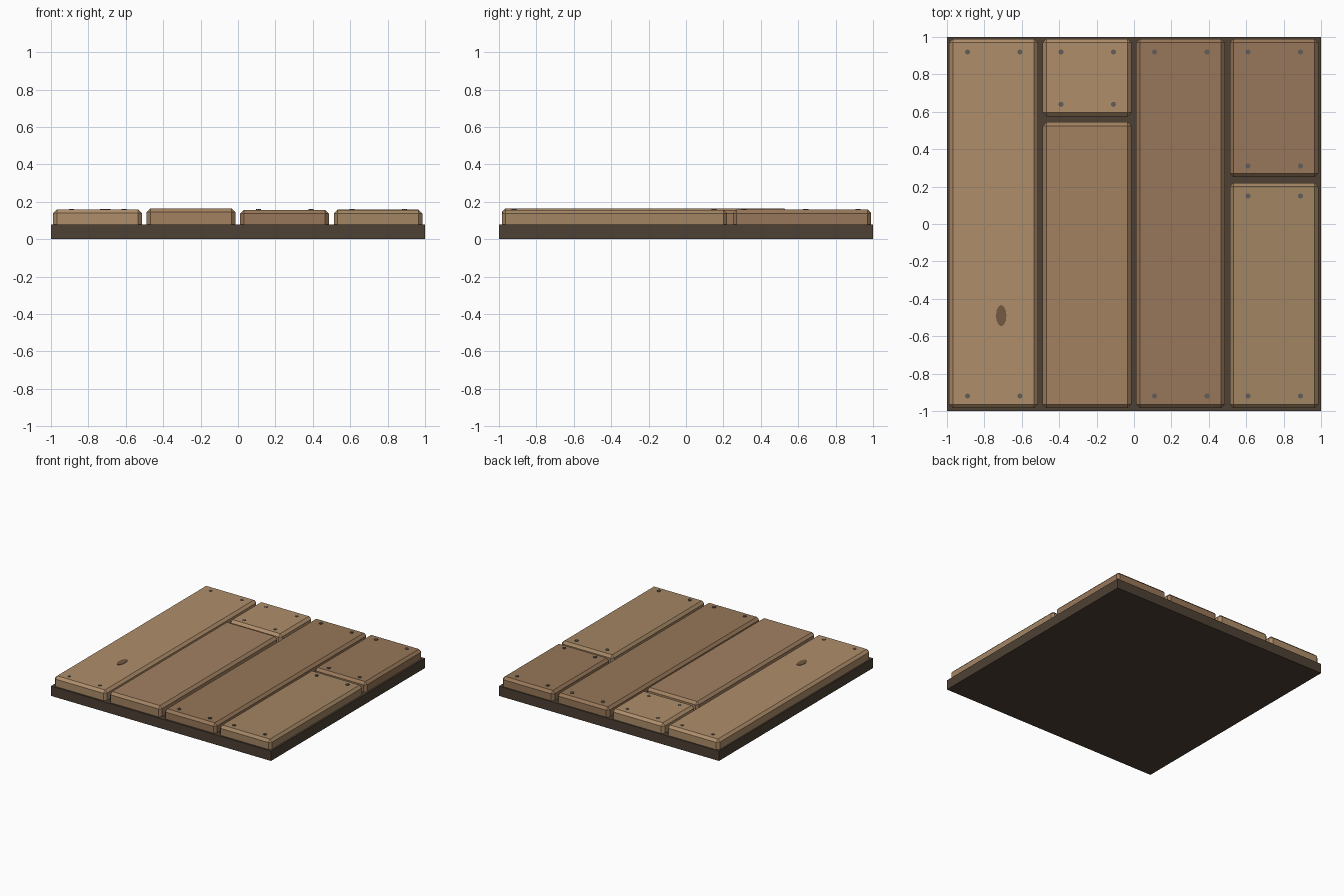
import bpy, bmesh
from mathutils import Matrix

if "Cube" in bpy.data.objects:
    bpy.data.objects.remove(bpy.data.objects["Cube"])


def material(name, rgb):
    m = bpy.data.materials.new(name)
    m.diffuse_color = (*rgb, 1)
    m.use_nodes = True
    m.node_tree.nodes["Principled BSDF"].inputs["Base Color"].default_value = m.diffuse_color
    return m


def finish(name, bm, mat):
    me = bpy.data.meshes.new(name)
    bm.to_mesh(me)
    bm.free()
    me.materials.append(mat)
    ob = bpy.data.objects.new(name, me)
    bpy.context.collection.objects.link(ob)
    return ob


def box(name, x0, x1, y0, y1, z0, z1, mat, bevel=0):
    bm = bmesh.new()
    bmesh.ops.create_cube(bm, size=1)
    for v in bm.verts:
        v.co = (x1 if v.co.x > 0 else x0, y1 if v.co.y > 0 else y0,
                z1 if v.co.z > 0 else z0)
    if bevel:
        # chamfer everything except the hidden bottom edges
        edges = [e for e in bm.edges if max(v.co.z for v in e.verts) > z0 + 0.001]
        bmesh.ops.bevel(bm, geom=edges, offset=bevel, segments=1, affect='EDGES')
    return finish(name, bm, mat)


def disc(name, x, y, z0, z1, rx, ry, sides, mat):
    bm = bmesh.new()
    bmesh.ops.create_cone(bm, cap_ends=True, segments=sides, radius1=1, radius2=1, depth=1,
                          matrix=Matrix.Translation((x, y, (z0 + z1) / 2))
                          @ Matrix.Diagonal((rx, ry, z1 - z0, 1)))
    return finish(name, bm, mat)


dark = material("dark_base", (0.075, 0.052, 0.034))
light = material("light_wood", (0.43, 0.27, 0.145))
mid = material("mid_wood", (0.36, 0.22, 0.12))
tan = material("tan_wood", (0.36, 0.235, 0.125))
red = material("red_wood", (0.31, 0.185, 0.1))
iron = material("iron", (0.12, 0.11, 0.105))
knot = material("knot_wood", (0.17, 0.10, 0.055))

# Backing slab
box("base_slab", -1, 1, -1, 1, 0, 0.08, dark)

# Planks: column centre, y range, top height, material, y positions of nail pairs
planks = [
    (-0.75, -0.985, 0.99, 0.160, light, (0.92, -0.92)),
    (-0.25, 0.575, 0.99, 0.160, light, (0.92, 0.64)),
    (-0.25, -0.985, 0.545, 0.165, mid, ()),
    (0.25, -0.985, 0.99, 0.157, red, (0.92, -0.92)),
    (0.75, 0.25, 0.99, 0.158, red, (0.92, 0.31)),
    (0.75, -0.985, 0.22, 0.157, tan, (0.15, -0.92)),
]
for i, (cx, y0, y1, top, mat, nails) in enumerate(planks, 1):
    box(f"plank_{i}", cx - 0.238, cx + 0.236, y0, y1, 0.07, top, mat, 0.02)
    # Nail heads in pairs near the plank ends
    for j, y in enumerate(nails):
        for side, dx in (("left", -0.14), ("right", 0.14)):
            disc(f"nail_{i}_{j + 1}_{side}", cx + dx, y, 0.145, 0.163, 0.014, 0.014, 8, iron)

# Wood knot
disc("knot", -0.71, -0.49, 0.145, 0.163, 0.028, 0.057, 12, knot)
